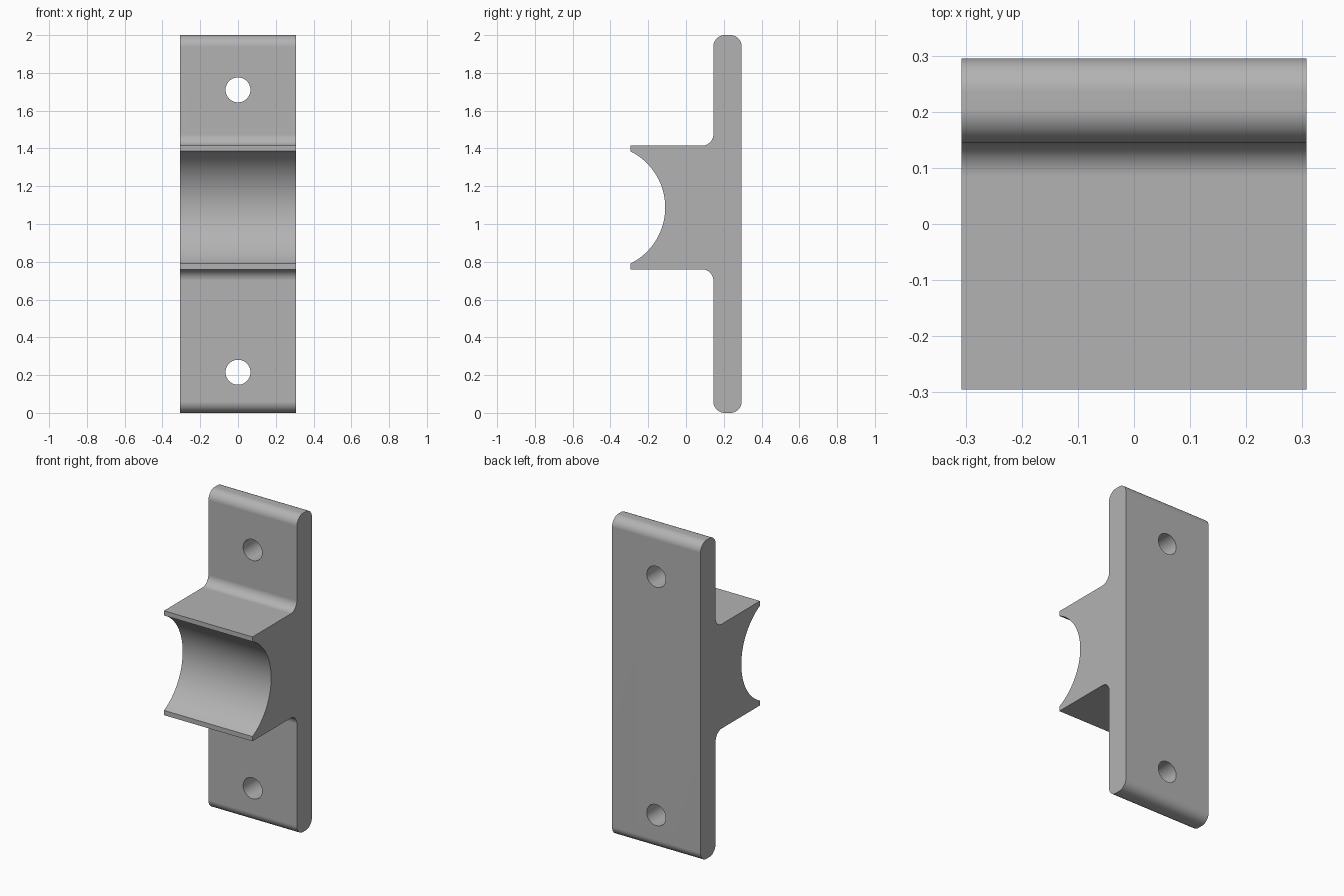
import bpy, bmesh
from math import radians, cos, sin, atan2, hypot

cube = bpy.data.objects.get("Cube")
if cube:
    bpy.data.objects.remove(cube, do_unlink=True)

HALF_W = 0.307               # half width along x
FRONT, FACE, BACK = -0.295, 0.145, 0.295
LOW, HIGH, TOP = 0.76, 1.415, 2.0
R = 0.06                     # rounding of plate ends and fillets
MID = (LOW + HIGH) / 2
CRADLE_Y, CRADLE_R = -0.442, 0.332

grey = bpy.data.materials.new("plain grey")
grey.use_nodes = True
colour = (0.45, 0.45, 0.45, 1)
grey.diffuse_color = colour
grey.node_tree.nodes["Principled BSDF"].inputs["Base Color"].default_value = colour


def arc(cy, cz, r, start, end, steps=12):
    """Points of an arc in the side profile, angles in degrees from +y."""
    angles = [radians(start + (end - start) * i / steps) for i in range(steps + 1)]
    return [(cy + r * cos(a), cz + r * sin(a)) for a in angles]


# Side profile: rounded plate, filleted block, round cradle
half_chord = (CRADLE_R ** 2 - (FRONT - CRADLE_Y) ** 2) ** 0.5
sweep = atan2(half_chord, FRONT - CRADLE_Y) * 180 / 3.14159265
profile = (
    arc(BACK - R, R, R, 0, -90)
    + arc(FACE + R, R, R, -90, -180)
    + arc(FACE - R, LOW - R, R, 0, 90)
    + [(FRONT, LOW)]
    + arc(CRADLE_Y, MID, CRADLE_R, -sweep, sweep, 48)
    + [(FRONT, HIGH)]
    + arc(FACE - R, HIGH + R, R, -90, 0)
    + arc(FACE + R, TOP - R, R, 180, 90)
    + arc(BACK - R, TOP - R, R, 90, 0)
)

bm = bmesh.new()
face = bm.faces.new([bm.verts.new((-HALF_W, y, z)) for y, z in profile])
swept = bmesh.ops.extrude_face_region(bm, geom=[face])["geom"]
bmesh.ops.translate(bm, vec=(2 * HALF_W, 0, 0),
                    verts=[v for v in swept if isinstance(v, bmesh.types.BMVert)])
bmesh.ops.recalc_face_normals(bm, faces=bm.faces)
mesh = bpy.data.meshes.new("cradle_bracket")
bm.to_mesh(mesh)
bm.free()
mesh.materials.append(grey)
bracket = bpy.data.objects.new("cradle_bracket", mesh)
bpy.context.collection.objects.link(bracket)
bpy.context.view_layer.objects.active = bracket

# Screw holes through the plate
for name, z in (("lower_hole", 0.215), ("upper_hole", 1.71)):
    bpy.ops.mesh.primitive_cylinder_add(vertices=48, radius=0.066, depth=0.5,
                                        location=(0, 0.22, z), rotation=(radians(90), 0, 0))
    cutter = bpy.context.object
    cutter.name = name + "_cutter"
    cutter.hide_render = True
    cutter.data.materials.append(grey)
    cut = bracket.modifiers.new(name, "BOOLEAN")
    cut.operation, cut.solver, cut.object = "DIFFERENCE", "EXACT", cutter
    bpy.context.view_layer.objects.active = bracket
    bpy.ops.object.modifier_apply(modifier=name)
    bpy.data.objects.remove(cutter, do_unlink=True)

# Smooth rounded faces, clean flat faces
bpy.ops.object.select_all(action="DESELECT")
bracket.select_set(True)
bpy.ops.object.shade_smooth_by_angle(angle=radians(30))
weighted = bracket.modifiers.new("clean_normals", "WEIGHTED_NORMAL")
weighted.keep_sharp = True
